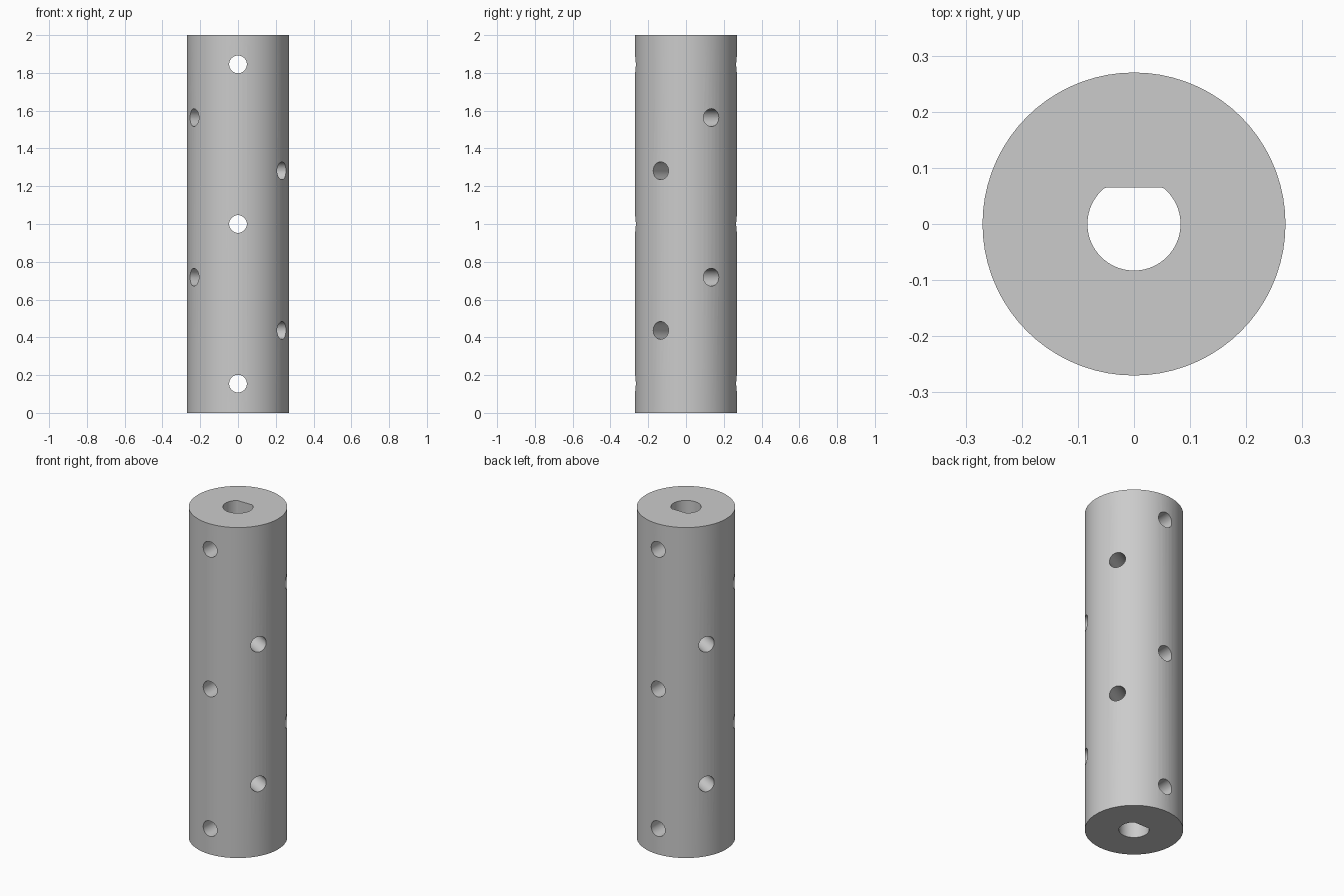
import bpy
import bmesh
from math import sin, cos, pi, radians, sqrt, atan2

old = bpy.data.objects.get("Cube")
if old:
    bpy.data.objects.remove(old, do_unlink=True)

HEIGHT, RADIUS = 2.0, 0.27
BORE, FLAT, FILLET = 0.083, 0.065, 0.012
HOLE, FIRST, COUNT = 0.047, 0.155, 7

grey = bpy.data.materials.new("plain grey")
grey.use_nodes = True
colour = (0.6, 0.6, 0.6, 1)
grey.diffuse_color = colour
grey.node_tree.nodes["Principled BSDF"].inputs["Base Color"].default_value = colour


def arc(cx, cy, r, start, end, steps):
    return [(cx + r * cos(start + (end - start) * i / steps),
             cy + r * sin(start + (end - start) * i / steps)) for i in range(steps + 1)]


def prism(name, outline, low, high):
    """Extrude a closed outline along z."""
    bm = bmesh.new()
    face = bm.faces.new([bm.verts.new((x, y, low)) for x, y in outline])
    top = bmesh.ops.extrude_face_region(bm, geom=[face])["geom"]
    bmesh.ops.translate(bm, vec=(0, 0, high - low),
                        verts=[v for v in top if isinstance(v, bmesh.types.BMVert)])
    bmesh.ops.recalc_face_normals(bm, faces=bm.faces)
    mesh = bpy.data.meshes.new(name)
    bm.to_mesh(mesh)
    bm.free()
    mesh.materials.append(grey)
    obj = bpy.data.objects.new(name, mesh)
    bpy.context.collection.objects.link(obj)
    return obj


def circle(r, sides):
    return arc(0, 0, r, 0, 2 * pi, sides)[:-1]


# Round body
body = prism("tube_body", circle(RADIUS, 72), 0, HEIGHT)

# Central bore with one flat side and softened corners
cy = FLAT - FILLET
cx = sqrt((BORE - FILLET) ** 2 - cy ** 2)
turn = atan2(cy, cx)
outline = (arc(0, 0, BORE, pi - turn, 2 * pi + turn, 48)
           + arc(cx, cy, FILLET, turn, pi / 2, 4)[1:]
           + arc(-cx, cy, FILLET, pi / 2, pi - turn, 4)[:-1])
cutters = [prism("bore_cutter", outline, -0.1, HEIGHT + 0.1)]

# Cross holes climbing in a spiral, a sixth of a turn apart
step = (HEIGHT - 2 * FIRST) / (COUNT - 1)
for i in range(COUNT):
    hole = prism(f"cross_hole_cutter_{i + 1}", circle(HOLE, 32), -0.4, 0.4)
    hole.rotation_euler = (pi / 2, 0, radians(60 * i))
    hole.location.z = FIRST + step * i
    cutters.append(hole)

for cutter in cutters:
    cutter.hide_render = True
    cutter.display_type = "WIRE"
    cut = body.modifiers.new(cutter.name, "BOOLEAN")
    cut.operation = "DIFFERENCE"
    cut.solver = "EXACT"
    cut.object = cutter

# Bake the cuts, then smooth the round walls
bpy.context.view_layer.update()
baked = bpy.data.meshes.new_from_object(
    body.evaluated_get(bpy.context.evaluated_depsgraph_get()))
body.modifiers.clear()
body.data = baked
for cutter in cutters:
    bpy.data.objects.remove(cutter, do_unlink=True)
bpy.ops.object.select_all(action="DESELECT")
body.select_set(True)
bpy.context.view_layer.objects.active = body
bpy.ops.object.shade_smooth_by_angle(angle=radians(30))
